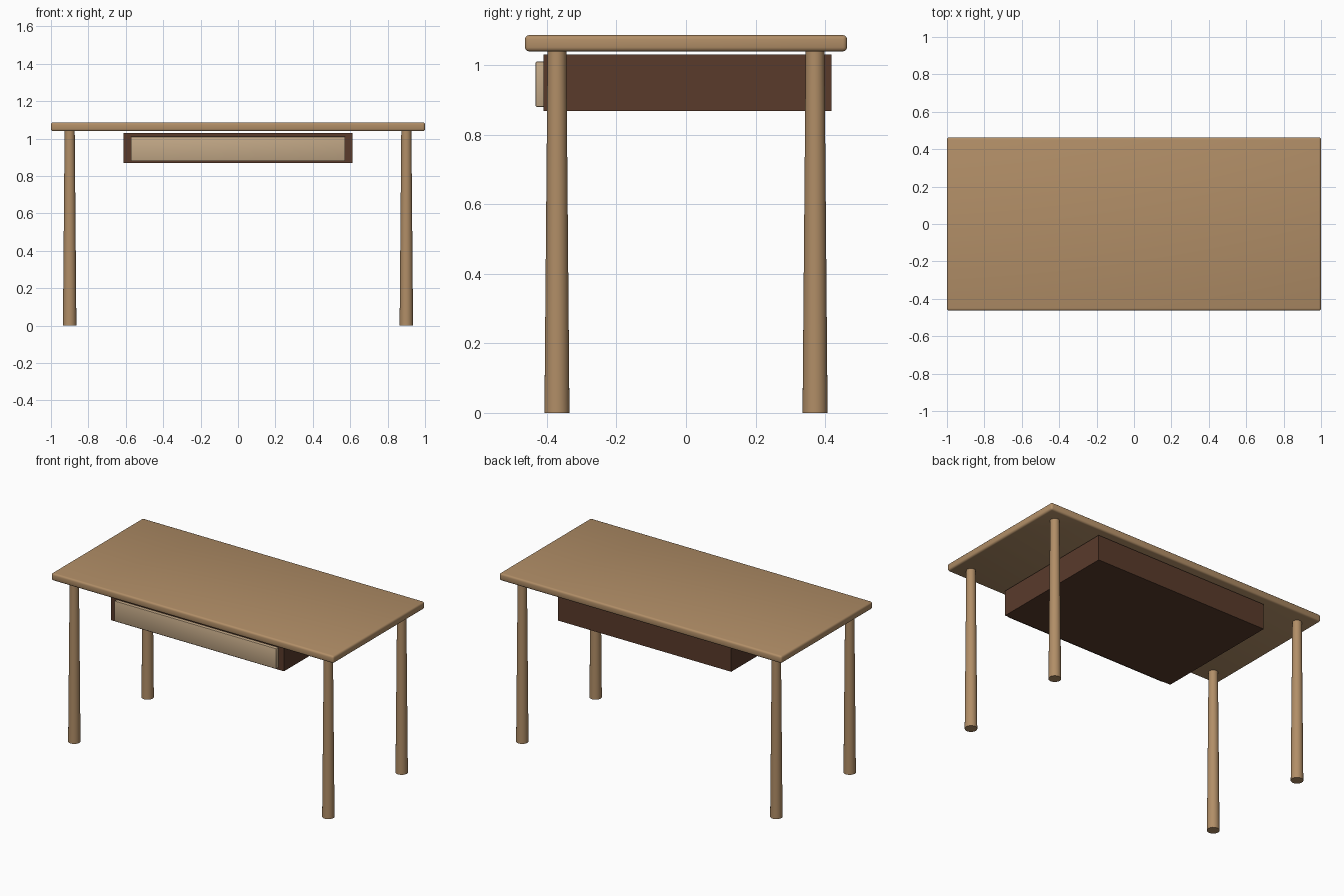
import bpy

if "Cube" in bpy.data.objects:
    bpy.data.objects.remove(bpy.data.objects["Cube"])


def material(name, rgb):
    m = bpy.data.materials.new(name)
    m.diffuse_color = (*rgb, 1)
    m.use_nodes = True
    m.node_tree.nodes["Principled BSDF"].inputs["Base Color"].default_value = m.diffuse_color
    return m


oak = material("oak", (0.44, 0.27, 0.135))
walnut = material("walnut", (0.10, 0.043, 0.024))
pale = material("pale_wood", (0.54, 0.39, 0.24))


def finish(obj, name, mat):
    obj.name = name
    obj.data.materials.append(mat)
    return obj


def box(name, lo, hi, mat, bevel=0.0, segments=3):
    centre = [(a + b) / 2 for a, b in zip(lo, hi)]
    bpy.ops.mesh.primitive_cube_add(size=1, location=centre)
    obj = bpy.context.object
    obj.scale = [b - a for a, b in zip(lo, hi)]
    bpy.ops.object.transform_apply(location=False, rotation=False, scale=True)
    if bevel:
        mod = obj.modifiers.new("rounded_edges", 'BEVEL')
        mod.width, mod.segments = bevel, segments
        bpy.ops.object.modifier_apply(modifier=mod.name)
        bpy.ops.object.shade_smooth_by_angle()
    return finish(obj, name, mat)


# Table top with rounded edges
box("table_top", (-1, -0.463, 1.039), (1, 0.463, 1.086), oak, 0.012)

# Four tapered round legs, wider at the floor
for end, y in (("front", -0.371), ("back", 0.371)):
    for side, x in (("left", -0.9), ("right", 0.9)):
        bpy.ops.mesh.primitive_cone_add(vertices=32, radius1=0.036, radius2=0.027,
                                        depth=1.04, location=(x, y, 0.52))
        leg = finish(bpy.context.object, f"{end}_{side}_leg", oak)
        bpy.ops.object.shade_smooth_by_angle()

# Drawer case under the top
box("drawer_case", (-0.613, -0.41, 0.868), (0.613, 0.418, 1.03), walnut)

# Drawer front standing proud of the case
box("drawer_front", (-0.573, -0.432, 0.88), (0.573, -0.404, 1.01), pale, 0.003, 2)
